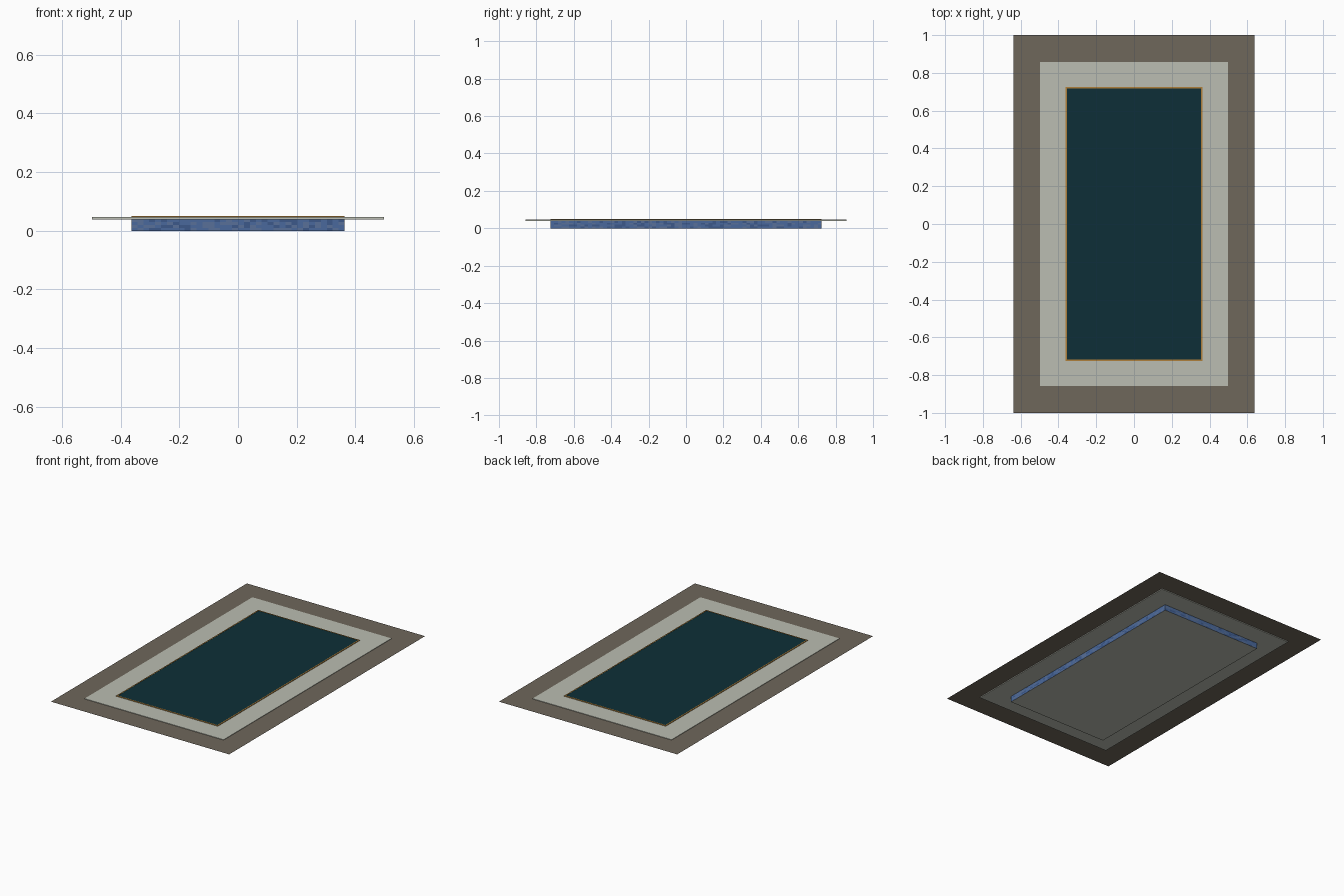
import bpy, bmesh, random

if "Cube" in bpy.data.objects:
    bpy.data.objects.remove(bpy.data.objects["Cube"])

random.seed(4)


def srgb(r, g, b):
    f = lambda c: ((c / 255 + 0.055) / 1.055) ** 2.4 if c > 10 else c / 255 / 12.92
    return (f(r), f(g), f(b), 1)


def material(name, *rgb):
    m = bpy.data.materials.new(name)
    m.diffuse_color = srgb(*rgb)
    m.use_nodes = True
    m.node_tree.nodes["Principled BSDF"].inputs["Base Color"].default_value = m.diffuse_color
    return m


EARTH = material("brown earth", 111, 103, 91)
STONE = material("pale stone", 187, 190, 178)
WATER = material("deep teal", 13, 47, 55)
GOLD = material("gold trim", 176, 128, 58)
BLUE = material("tile blue", 74, 105, 156)
SLATE = material("tile slate blue", 88, 112, 152)
NAVY = material("tile dark blue", 60, 88, 138)


def finish(bm, name, *mats):
    me = bpy.data.meshes.new(name)
    bm.to_mesh(me)
    bm.free()
    for m in mats:
        me.materials.append(m)
    ob = bpy.data.objects.new(name, me)
    bpy.context.collection.objects.link(ob)
    return ob


def loop(bm, x, y, z):
    return [bm.verts.new((sx * x, sy * y, z)) for sx, sy in ((-1, -1), (1, -1), (1, 1), (-1, 1))]


def bridge(bm, a, b):
    for i in range(4):
        j = (i + 1) % 4
        bm.faces.new((a[i], a[j], b[j], b[i]))


def frame(name, outer, inner, z0, z1, mat):
    """Rectangular frame; a single flat sheet when z0 equals z1."""
    bm = bmesh.new()
    ot, it = loop(bm, *outer, z1), loop(bm, *inner, z1)
    bridge(bm, ot, it)
    if z1 > z0:
        ob, ib = loop(bm, *outer, z0), loop(bm, *inner, z0)
        bridge(bm, ob, ot)
        bridge(bm, it, ib)
        bridge(bm, ib, ob)
    return finish(bm, name, mat)


PX, PY = 0.363, 0.725   # pool half size
DX, DY = 0.497, 0.857   # deck half size

# Surrounding ground sheet and stone deck
frame("ground_surround", (0.637, 1.0), (DX, DY), 0.043, 0.043, EARTH)
frame("stone_deck", (DX, DY), (PX - 0.006, PY - 0.006), 0.038, 0.046, STONE)

# Thin gold rim around the water
frame("gold_rim", (PX, PY), (PX - 0.007, PY - 0.007), 0.044, 0.050, GOLD)

# Water surface
bm = bmesh.new()
bm.faces.new(loop(bm, PX - 0.006, PY - 0.006, 0.049))
finish(bm, "water_surface", WATER)

# Basin floor
bm = bmesh.new()
bm.faces.new(reversed(loop(bm, PX, PY, 0.0)))
finish(bm, "basin_floor", STONE)

# Basin walls: small mosaic tiles in three blues
ROWS, HEIGHT = 4, 0.039


def tiled_wall(name, start, end, cols):
    bm = bmesh.new()
    grid = []
    for r in range(ROWS + 1):
        row = []
        for c in range(cols + 1):
            t = c / cols
            row.append(bm.verts.new((start[0] + (end[0] - start[0]) * t,
                                     start[1] + (end[1] - start[1]) * t,
                                     HEIGHT * r / ROWS)))
        grid.append(row)
    for r in range(ROWS):
        for c in range(cols):
            f = bm.faces.new((grid[r][c], grid[r][c + 1], grid[r + 1][c + 1], grid[r + 1][c]))
            f.material_index = random.choice((0, 0, 1, 2))
    finish(bm, name, BLUE, SLATE, NAVY)


tiled_wall("basin_wall_front", (-PX, -PY), (PX, -PY), 36)
tiled_wall("basin_wall_right", (PX, -PY), (PX, PY), 72)
tiled_wall("basin_wall_back", (PX, PY), (-PX, PY), 36)
tiled_wall("basin_wall_left", (-PX, PY), (-PX, -PY), 72)
